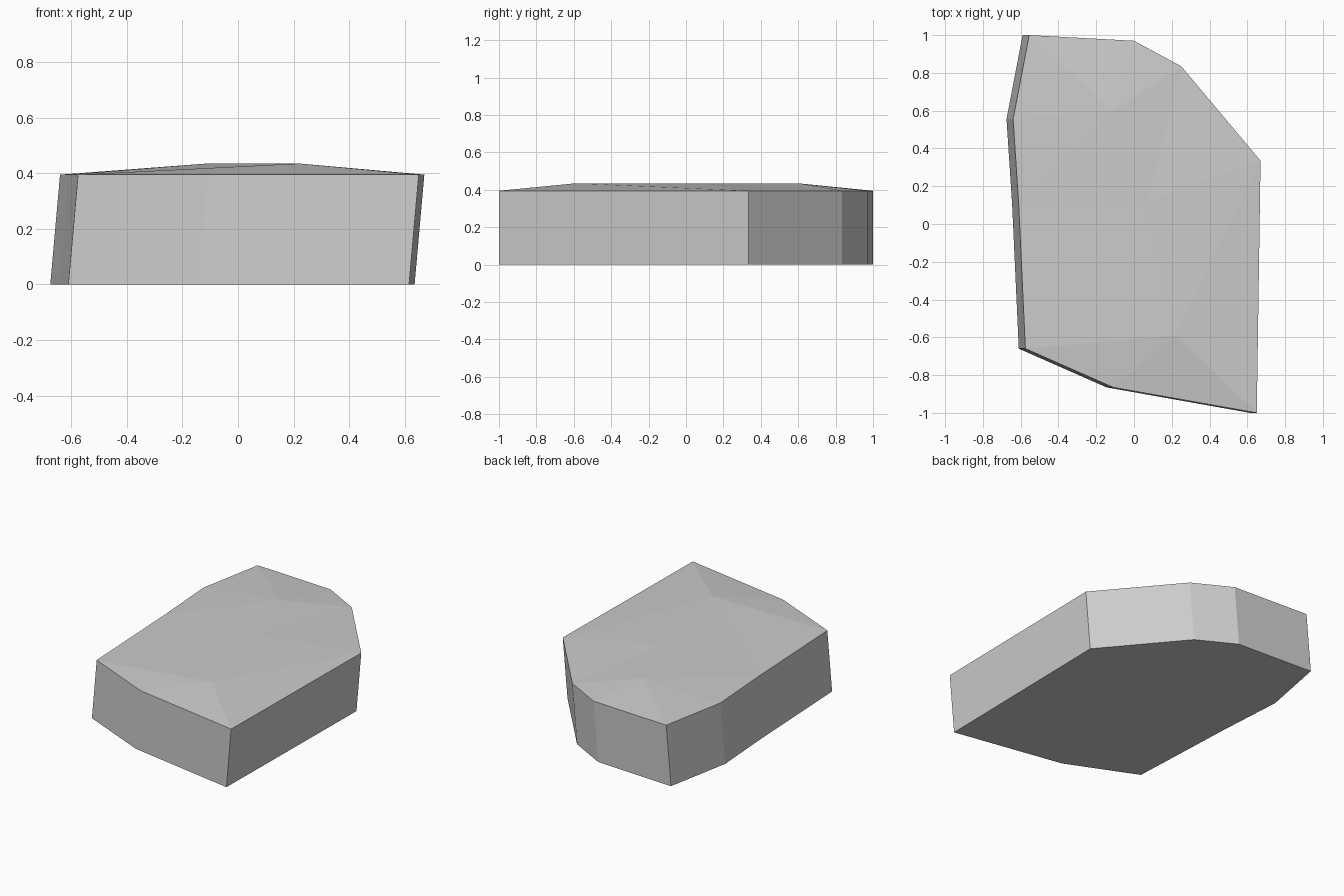
import bpy
import bmesh

cube = bpy.data.objects.get("Cube")
if cube:
    bpy.data.objects.remove(cube, do_unlink=True)

RIM_Z, RIDGE_Z, LEAN = 0.395, 0.435, 0.035

# Outline of the upper rim, clockwise from the back corner
rim_outline = [(-0.555, 1.0), (0.0, 0.97), (0.25, 0.835), (0.67, 0.335),
               (0.65, -1.0), (-0.11, -0.865), (-0.575, -0.66),
               (-0.61, 0.1), (-0.64, 0.555)]
# Crest running from back to front
ridge_line = [(-0.11, 0.6), (0.07, 0.12), (0.22, -0.59)]
# Rim corners that fan out from each crest point
fans = [(7, 8, 0, 1, 2), (2, 3), (3, 4, 5, 6, 7)]

bm = bmesh.new()
rim = [bm.verts.new((x, y, RIM_Z)) for x, y in rim_outline]
base = [bm.verts.new((x - LEAN, y, 0)) for x, y in rim_outline]
ridge = [bm.verts.new((x, y, RIDGE_Z)) for x, y in ridge_line]

# Flat underside and leaning walls
bm.faces.new(base)
for i in range(len(rim)):
    j = (i + 1) % len(rim)
    bm.faces.new((rim[i], rim[j], base[j], base[i]))

# Faceted low crown
for peak, fan in zip(ridge, fans):
    for a, b in zip(fan, fan[1:]):
        bm.faces.new((peak, rim[a], rim[b]))
back, middle, front = ridge
bm.faces.new((back, rim[2], middle))
bm.faces.new((middle, rim[3], front))
bm.faces.new((front, rim[7], middle))
bm.faces.new((middle, rim[7], back))
bmesh.ops.recalc_face_normals(bm, faces=bm.faces)

mesh = bpy.data.meshes.new("stone_slab")
bm.to_mesh(mesh)
bm.free()
slab = bpy.data.objects.new("stone_slab", mesh)
bpy.context.scene.collection.objects.link(slab)

# Plain grey stone
grey = bpy.data.materials.new("stone_grey")
grey.use_nodes = True
colour = (0.6, 0.6, 0.6, 1)
grey.diffuse_color = colour
grey.node_tree.nodes["Principled BSDF"].inputs["Base Color"].default_value = colour
mesh.materials.append(grey)
